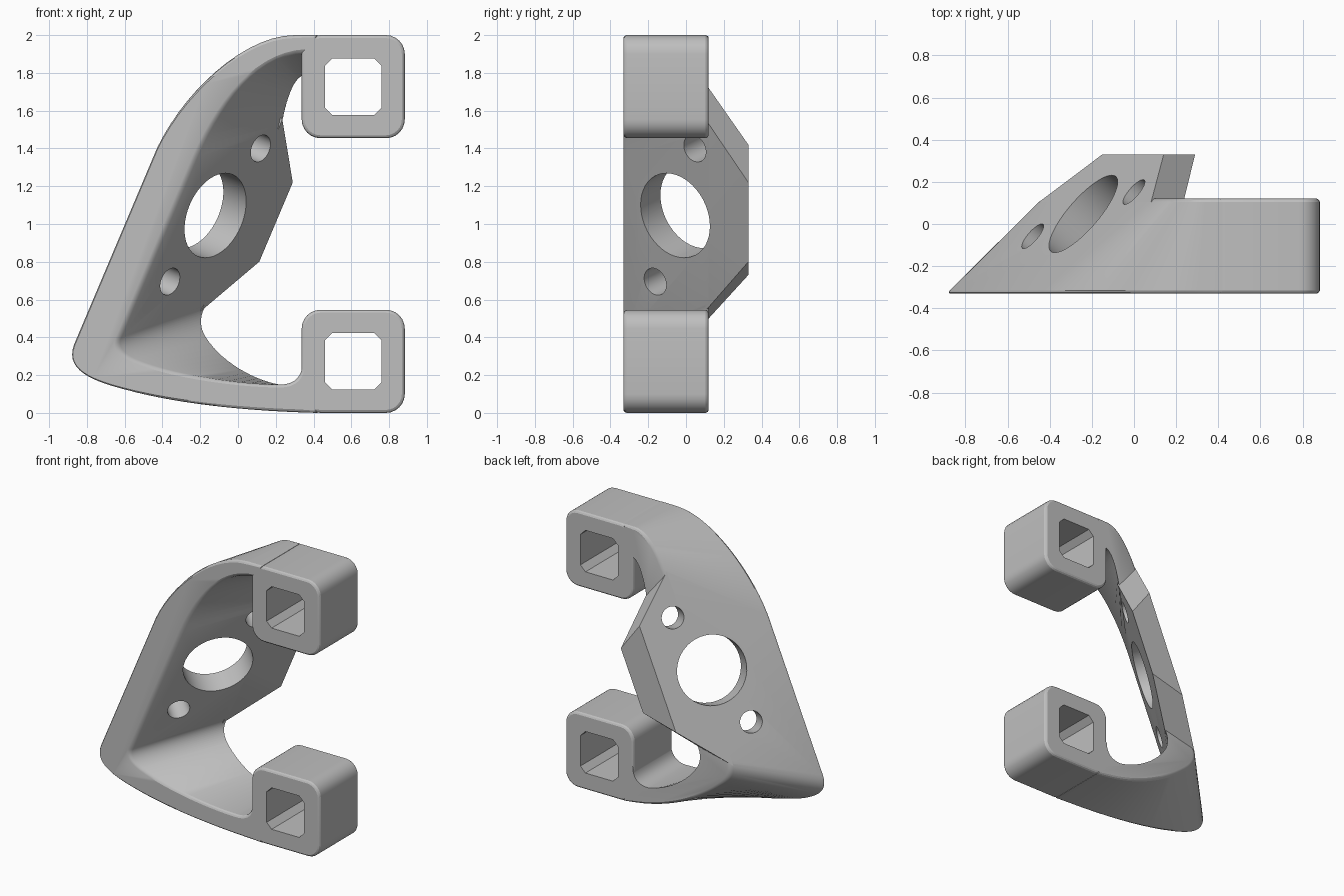
import bpy, bmesh, math
from mathutils import Vector

FRONT, BACK, TAB_BACK = -0.33, 0.12, 0.33
SLOPE = 0.8          # how fast the slanted plate moves inward with depth
WALL = 0.215         # plate thickness measured across the front face
SHIFT = SLOPE * (BACK - FRONT)

if "Cube" in bpy.data.objects:
    bpy.data.objects.remove(bpy.data.objects["Cube"])

grey = bpy.data.materials.new("plain_grey")
grey.use_nodes = True
grey.diffuse_color = (0.52, 0.52, 0.52, 1)
grey.node_tree.nodes["Principled BSDF"].inputs["Base Color"].default_value = (0.52, 0.52, 0.52, 1)


def slant(d, z):
    """Point at height z on the leaning line that lies d inside the outer edge."""
    return (-0.88 + (d + 0.389 * (z - 0.36)) / 0.921, z)


def outline(start, *segments):
    """Chain of lines (one point) and cubic curves (three points)."""
    pts = [Vector(start)]
    for seg in segments:
        if len(seg) == 1:
            pts.append(Vector(seg[0]))
            continue
        a, (b, c, d) = pts[-1], map(Vector, seg)
        for i in range(1, 15):
            t = i / 14
            u = 1 - t
            pts.append(a * u**3 + b * 3 * u * u * t + c * 3 * u * t * t + d * t**3)
    return pts


def inset(pts, amount):
    n = len(pts)
    area = sum(pts[i - 1].cross(pts[i]) for i in range(n))
    sign = 1 if area > 0 else -1
    out = []
    for i, p in enumerate(pts):
        e1 = (p - pts[i - 1]).normalized()
        e2 = (pts[(i + 1) % n] - p).normalized()
        t = (e1 + e2).normalized()
        out.append(p + Vector((-t.y, t.x)) * sign * amount)
    return out


def finish(name, bm):
    bmesh.ops.recalc_face_normals(bm, faces=bm.faces)
    mesh = bpy.data.meshes.new(name)
    bm.to_mesh(mesh)
    bm.free()
    mesh.materials.append(grey)
    ob = bpy.data.objects.new(name, mesh)
    bpy.context.collection.objects.link(ob)
    return ob


def loft(name, front, back, rings):
    """Solid through rings of (depth, inset), blending front outline to back outline."""
    bm = bmesh.new()
    loops = []
    for y, amount in rings:
        t = (y - FRONT) / (BACK - FRONT)
        mixed = [a.lerp(b, t) if 0 <= t <= 1 else a + (b - a) * t for a, b in zip(front, back)]
        loops.append([bm.verts.new((p.x, y, p.y)) for p in inset(mixed, amount)])
    for lo, hi in zip(loops, loops[1:]):
        for i in range(len(lo)):
            bm.faces.new((lo[i - 1], lo[i], hi[i], hi[i - 1]))
    bm.faces.new(loops[0])
    bm.faces.new(loops[-1])
    return finish(name, bm)


def combine(target, other, operation):
    mod = target.modifiers.new("combine", "BOOLEAN")
    mod.operation, mod.solver, mod.object = operation, "EXACT", other
    bpy.context.view_layer.objects.active = target
    bpy.ops.object.modifier_apply(modifier=mod.name)
    bpy.data.objects.remove(other)


soft = [(0, 0.0155), (0.0055, 0.006), (0.0155, 0)]
rounded = [(FRONT + y, a) for y, a in soft] + [(BACK - y, a) for y, a in reversed(soft)]

# Outer shell of the bracket
outer_front = outline((0.42, 2), [(0.3, 2)],
                      [(0.02, 2), (-0.31, 1.68), slant(0, 1.4)], [slant(0, 0.36)],
                      [(-0.93, 0.22), (-0.78, 0.16), (-0.6, 0.115)],
                      [(-0.35, 0.05), (0, 0.01), (0.42, 0)])
outer_back = outline((0.42, 2), [(0.34, 2)],
                     [(0.25, 2), (0.17, 1.91), slant(SHIFT, 1.72)], [slant(SHIFT, 0.52)],
                     [(-0.46, 0.44), (-0.42, 0.38), (-0.35, 0.32)],
                     [(-0.2, 0.19), (0.05, 0.03), (0.42, 0)])
bracket = loft("bracket", outer_front, outer_back, rounded)

# Pocket that leaves the slanted plate, floor and roof
fillet = [(0.3, 0.15), (0.34, 0.19), (0.342, 0.27)]
inner = SHIFT + WALL
pocket_front = outline((0.6, 1.91), [(0.36, 1.91)],
                       [(0.1, 1.9), (-0.1, 1.64), slant(WALL, 1.35)], [slant(WALL, 0.4)],
                       [(-0.66, 0.35), (-0.62, 0.31), (-0.55, 0.28)],
                       [(-0.35, 0.2), (0, 0.15), (0.22, 0.15)], fillet, [(0.6, 0.27)])
pocket_back = outline((0.6, 1.79), [(0.36, 1.79)],
                      [(0.29, 1.79), (0.25, 1.64), slant(inner, 1.5)], [slant(inner, 0.58)],
                      [(-0.2, 0.53), (-0.21, 0.46), (-0.17, 0.4)],
                      [(-0.08, 0.26), (0.1, 0.17), (0.22, 0.15)], fillet, [(0.6, 0.27)])
flare = [(FRONT - 0.01, -0.0155)] + [(FRONT + y, -a) for y, a in soft] + [(BACK + 0.02, 0)]
combine(bracket, loft("pocket", pocket_front, pocket_back, flare), "DIFFERENCE")

# Tab: the plate continues past the back face and is cut off flat
deep = SLOPE * (TAB_BACK - FRONT)
near = [slant(SHIFT, 0.5), slant(inner, 0.56), slant(inner, 1.53), slant(SHIFT, 1.72)]
far = [slant(deep, 0.73), slant(deep + WALL, 0.8), slant(deep + WALL, 1.22), slant(deep, 1.42)]
bm = bmesh.new()
ends = []
for y in (BACK - 0.016, TAB_BACK):
    t = (y - BACK) / (TAB_BACK - BACK)
    ring = [Vector(a) + (Vector(b) - Vector(a)) * t for a, b in zip(near, far)]
    ends.append([bm.verts.new((p.x, y, p.y)) for p in ring])
for i in range(4):
    bm.faces.new((ends[0][i - 1], ends[0][i], ends[1][i], ends[1][i - 1]))
bm.faces.new(ends[0])
bm.faces.new(ends[1])
combine(bracket, finish("tab", bm), "UNION")

# Round holes square to the slanted plate
axis = Vector((0.921, -SLOPE, -0.389)).normalized()
turn = axis.to_track_quat("Z", "Y").to_matrix().to_4x4()
for x, z, radius in ((-0.12, 1.045, 0.235), (0.12, 1.4, 0.075), (-0.36, 0.695, 0.075)):
    d = 0.921 * (x + 0.88) - 0.389 * (z - 0.36)
    bm = bmesh.new()
    bmesh.ops.create_cone(bm, cap_ends=True, segments=48, radius1=radius, radius2=radius, depth=0.6)
    bm.transform(turn)
    bmesh.ops.translate(bm, verts=bm.verts, vec=(x, (d - WALL) / SLOPE + FRONT, z))
    combine(bracket, finish("hole", bm), "DIFFERENCE")

# Square clamp blocks with chamfered square holes
HALF, ROUND = 0.273, 0.1
for cz in (HALF, 2 - HALF):
    block_shape, hole_shape = [], []
    for q, (sx, sz) in enumerate(((1, 1), (-1, 1), (-1, -1), (1, -1))):
        for i in range(7):
            a = math.radians(90 * q + 15 * i)
            block_shape.append(Vector((0.61 + sx * (HALF - ROUND) + ROUND * math.cos(a),
                                       cz + sz * (HALF - ROUND) + ROUND * math.sin(a))))
        corner = [(0.15, 0.11), (0.11, 0.15)]
        for u, v in (corner if sx * sz > 0 else corner[::-1]):
            hole_shape.append(Vector((0.61 + sx * u, cz + sz * v)))
    block = loft("clamp_block", block_shape, block_shape, rounded)
    hole = loft("square_hole", hole_shape, hole_shape, [(FRONT - 0.1, 0), (BACK + 0.1, 0)])
    combine(block, hole, "DIFFERENCE")
    combine(bracket, block, "UNION")

bracket.data.materials.clear()
bracket.data.materials.append(grey)
for face in bracket.data.polygons:
    face.material_index = 0
bpy.ops.object.select_all(action="DESELECT")
bracket.select_set(True)
bpy.context.view_layer.objects.active = bracket
bpy.ops.object.shade_smooth_by_angle(angle=math.radians(25))
